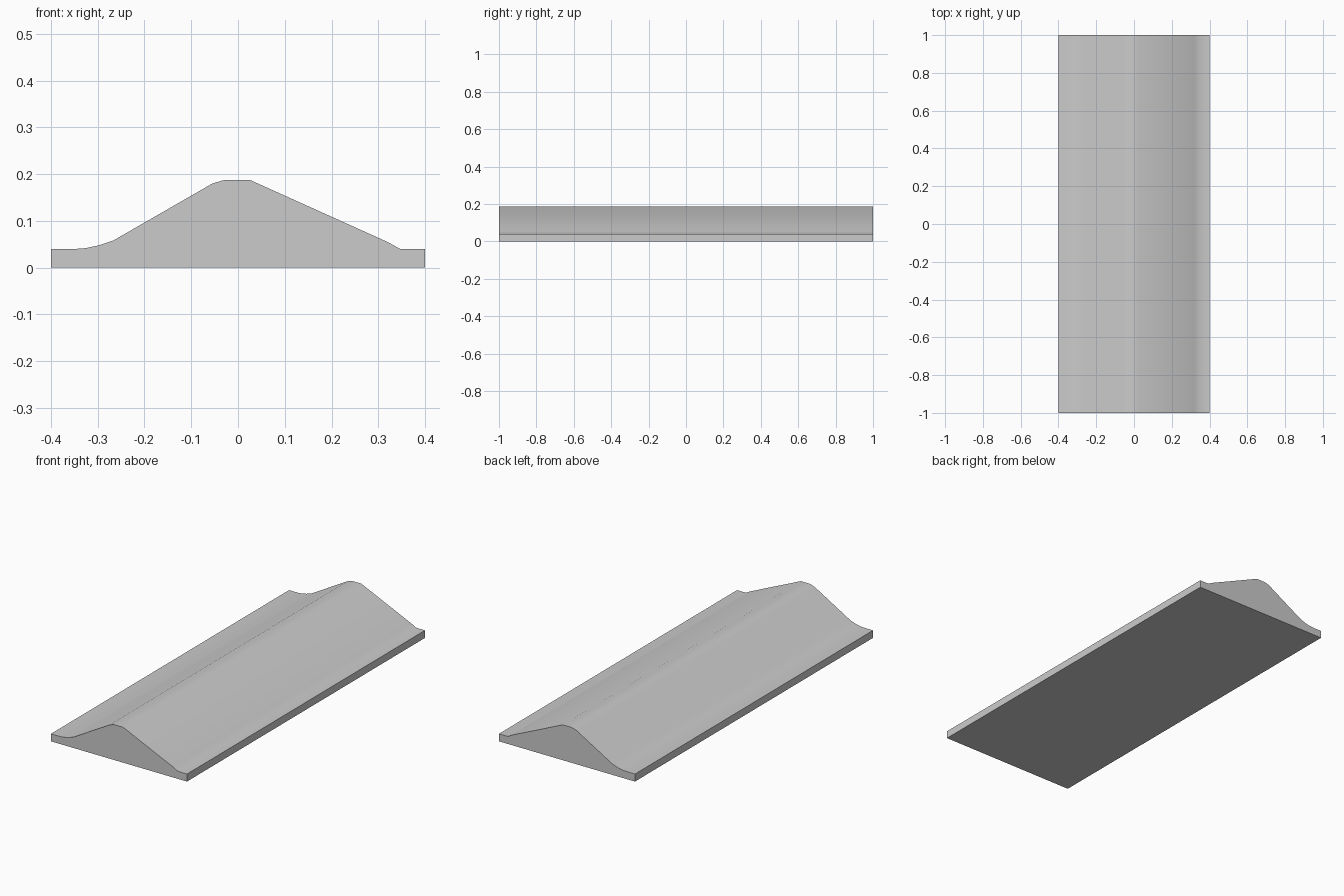
import bpy
import bmesh
from math import radians

cube = bpy.data.objects.get("Cube")
if cube:
    bpy.data.objects.remove(cube, do_unlink=True)

# Plain grey finish
grey = bpy.data.materials.new("plain_grey")
grey.use_nodes = True
colour = (0.6, 0.6, 0.6, 1)
grey.diffuse_color = colour
grey.node_tree.nodes["Principled BSDF"].inputs["Base Color"].default_value = colour

# Ridge cross-section: flat foot, curved toe, slope, rounded crest, long slope, flat foot
profile = [
    (-0.4, 0), (-0.4, 0.04), (-0.35, 0.04), (-0.325, 0.042), (-0.297, 0.048),
    (-0.267, 0.058), (-0.055, 0.18), (-0.028, 0.188), (0.025, 0.188),
    (0.32, 0.055), (0.347, 0.04), (0.4, 0.04), (0.4, 0),
]
half_length = 1

# Extrude the section along the length
bm = bmesh.new()
section = bm.faces.new([bm.verts.new((x, -half_length, z)) for x, z in profile])
result = bmesh.ops.extrude_face_region(bm, geom=[section], use_keep_orig=True)
moved = [v for v in result["geom"] if isinstance(v, bmesh.types.BMVert)]
bmesh.ops.translate(bm, verts=moved, vec=(0, 2 * half_length, 0))
bmesh.ops.recalc_face_normals(bm, faces=bm.faces)

mesh = bpy.data.meshes.new("ridge_strip")
bm.to_mesh(mesh)
bm.free()
mesh.materials.append(grey)
ridge = bpy.data.objects.new("ridge_strip", mesh)
bpy.context.collection.objects.link(ridge)

# Smooth the rolling top, keep the base and ends crisp
bpy.ops.object.select_all(action="DESELECT")
ridge.select_set(True)
bpy.context.view_layer.objects.active = ridge
bpy.ops.object.shade_smooth_by_angle(angle=radians(40))
